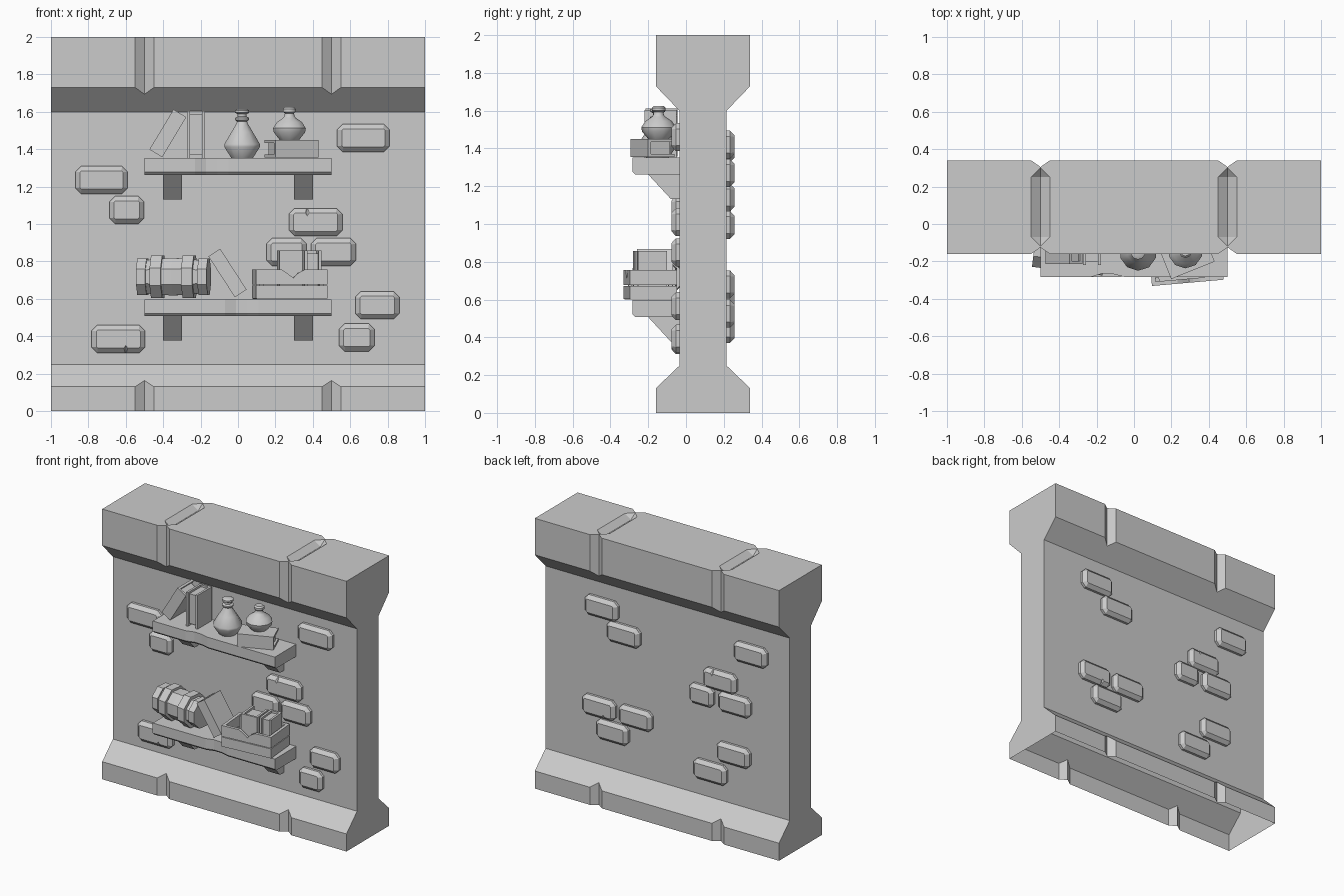
import bpy, bmesh
from math import radians, sin, cos, pi
from mathutils import Vector, Matrix, Euler

if "Cube" in bpy.data.objects:
    bpy.data.objects.remove(bpy.data.objects["Cube"])


def finish(name, bm, loc=(0, 0, 0), rot=(0, 0, 0), smooth=None):
    bmesh.ops.recalc_face_normals(bm, faces=bm.faces[:])
    me = bpy.data.meshes.new(name)
    bm.to_mesh(me)
    bm.free()
    ob = bpy.data.objects.new(name, me)
    bpy.context.collection.objects.link(ob)
    ob.location = loc
    ob.rotation_euler = [radians(a) for a in rot]
    if smooth:
        bpy.ops.object.select_all(action='DESELECT')
        ob.select_set(True)
        bpy.context.view_layer.objects.active = ob
        bpy.ops.object.shade_smooth_by_angle(angle=radians(smooth))
    return ob


def add_loft(bm, rings):
    vs = [[bm.verts.new(p) for p in r] for r in rings]
    n = len(vs[0])
    for a, b in zip(vs, vs[1:]):
        for i in range(n):
            j = (i + 1) % n
            bm.faces.new((a[i], a[j], b[j], b[i]))
    bm.faces.new(vs[0])
    bm.faces.new(vs[-1])


def loft(name, rings, **kw):
    bm = bmesh.new()
    add_loft(bm, rings)
    return finish(name, bm, **kw)


def prism_x(name, pts, x0, x1):
    return loft(name, [[(x, y, z) for y, z in pts] for x in (x0, x1)])


def prism_z(name, pts, z0, z1):
    return loft(name, [[(x, y, z) for x, y in pts] for z in (z0, z1)])


def boxes(name, parts, **kw):
    bm = bmesh.new()
    for c, s in parts:
        m = Matrix.Translation(c) @ Matrix.Diagonal((*s, 1))
        bmesh.ops.create_cube(bm, size=1, matrix=m)
    return finish(name, bm, **kw)


def hull(name, pts):
    bm = bmesh.new()
    for p in pts:
        bm.verts.new(p)
    bmesh.ops.convex_hull(bm, input=bm.verts[:])
    return finish(name, bm)


def cut(ob, cutter):
    cutter.hide_render = True
    mod = ob.modifiers.new("cut", 'BOOLEAN')
    mod.operation = 'DIFFERENCE'
    mod.solver = 'EXACT'
    mod.object = cutter
    dg = bpy.context.evaluated_depsgraph_get()
    me = bpy.data.meshes.new_from_object(ob.evaluated_get(dg))
    ob.modifiers.clear()
    ob.data = me
    bpy.data.objects.remove(cutter)


def ring(r, z, n, axis='z'):
    pts = [(r * cos(2 * pi * (i + .5) / n), r * sin(2 * pi * (i + .5) / n)) for i in range(n)]
    return [(a, b, z) if axis == 'z' else (z, a, b) for a, b in pts]


# Wall: I-shaped profile with mortar grooves in cap and footing
half = [(-.25, 0), (-.25, .13), (-.125, .25), (-.125, 1.60), (-.25, 1.73), (-.25, 2)]
profile = [(y + .09, z) for y, z in half] + [(-y + .09, z) for y, z in reversed(half)]
wall = prism_x("wall", profile, -1, 1)
for x in (-.5, .5):
    for face, s in ((-.16, -1), (.34, 1)):
        w = .05 * .045 / .035
        cut(wall, prism_z("groove", [(x - w, face + s * .01), (x, face - s * .035),
                                     (x + w, face + s * .01)], -.5, 2.5))
    hexa = [(x, -.12), (x + .05, -.07), (x + .05, .25), (x, .30), (x - .05, .25), (x - .05, -.07)]
    cut(wall, hull("top_groove", [(a, b, z) for a, b in hexa for z in (2, 2.03)]
                   + [(x, -.07, 1.965), (x, .25, 1.965)]))
# underside is open
bm = bmesh.new()
bm.from_mesh(wall.data)
bmesh.ops.delete(bm, geom=[f for f in bm.faces if all(v.co.z < 1e-4 for v in f.verts)],
                 context='FACES')
bm.to_mesh(wall.data)
bm.free()


# Raised bricks with chamfered outlines, some chipped
def brick(name, x, z, w, s, chip=None, h=.148):
    base = -.035 if s < 0 else .215

    def outline(inset, c, d):
        a, b = w / 2 - inset, h / 2 - inset
        pts = [(a, b - c), (a - c, b), (c - a, b), (-a, b - c),
               (-a, c - b), (c - a, -b), (a - c, -b), (a, c - b)]
        return [(x + p, base + s * d, z + q) for p, q in pts]
    ob = loft(name, [outline(0, .03, -.01), outline(0, .03, .018), outline(.025, .008, .042)])
    if chip:
        cx, side = chip
        y, e = base + s * .055, z + side * (h / 2 + .005)
        cut(ob, hull("chip", [(cx - .045, y, e), (cx + .045, y, e), (cx, y, e - side * .065),
                              (cx, base + s * .012, e)]))


front = [(.67, 1.46, .28), (-.73, 1.235, .28), (-.595, 1.075, .185), (.415, 1.01, .285, (.37, 1)),
         (.26, .85, .215), (.51, .85, .24), (.745, .565, .235), (.635, .393, .19),
         (-.64, .385, .285, (-.6, -1))]
back = [(.53, 1.42, .27), (.35, 1.27, .27), (-.69, 1.40, .27), (-.44, 1.14, .27, (-.39, 1)),
        (-.29, .995, .2), (-.56, .995, .26), (.55, .68, .27, (.5, -1)), (.25, .68, .27),
        (.44, .525, .26), (-.55, .62, .27), (-.36, .445, .27)]
for label, rows, s in (("front", front, -1), ("back", back, 1)):
    for i, (x, z, w, *chip) in enumerate(rows):
        brick(f"{label}_brick_{i}", x, z, w, s, chip[0] if chip else None)

# Shelves with worn front edge, on wedge brackets
for label, top, wear in (("upper", 1.352, -.14), ("lower", .597, .02)):
    edge = [(-.5, -.283), (wear - .09, -.283), (wear - .03, -.265), (wear + .03, -.268),
            (wear + .09, -.283), (.5, -.283)]

    def shelf_ring(z, inset):
        return [(.5, -.03, z), (-.5, -.03, z)] + [(x, y + inset, z) for x, y in edge]
    loft(label + "_shelf", [shelf_ring(top - .09, .015), shelf_ring(top - .075, 0), shelf_ring(top, 0)])
    for x in (-.35, .35):
        prism_x(label + "_bracket", [(-.03, top - .22), (-.08, top - .22), (-.2, top - .09),
                                     (-.2, top - .08), (-.03, top - .08)], x - .05, x + .05)


# Books: two covers, a spine and recessed pages
def book(name, loc, t, d, h, rot=(0, 0, 0), spine=-1):
    c = .016
    boxes(name, [((t / 2 - c / 2, 0, 0), (c, d, h)), ((c / 2 - t / 2, 0, 0), (c, d, h)),
                 ((0, spine * (d / 2 - c / 2), 0), (t - 2 * c, c, h)),
                 ((0, spine * .004, 0), (t - 2 * c, d - .03, h - .03))], loc=loc, rot=rot)


book("leaning_book", (-.375, -.13, 1.485), .08, .17, .25, (0, 31, 0))
book("standing_book", (-.225, -.135, 1.478), .095, .17, .25, spine=1)
book("flat_book", (.287, -.178, 1.402), .095, .15, .25, (0, 90, 22))
book("tilted_book", (-.056, -.165, .738), .075, .19, .26, (0, -33, 0))


# Bottles
def bottle(name, loc, prof, n=10):
    loft(name, [ring(r, z, n) for r, z in prof], loc=loc, smooth=40)


bottle("tall_bottle", (.022, -.15, 1.352),
       [(.06, 0), (.1, .06), (.1, .075), (.06, .14), (.032, .185), (.028, .195), (.04, .205),
        (.04, .215), (.025, .222), (.025, .235), (.04, .243), (.04, .255), (.028, .262)])
bottle("round_bottle", (.275, -.145, 1.45),
       [(.055, 0), (.088, .04), (.092, .062), (.07, .095), (.035, .118), (.028, .128),
        (.026, .142), (.036, .15), (.036, .165), (.026, .175)])

# Small keg lying on its side with raised bands
keg = dict(loc=(-.345, -.155, .718), rot=(0, 0, -7))
loft("keg", [ring(r, x, 8, 'x') for r, x in
             ((.09, -.175), (.104, -.09), (.108, 0), (.104, .09), (.09, .175))], **keg)
for i, (x, w, r) in enumerate(((-.165, .05, .106), (-.085, .06, .124), (.085, .06, .124), (.165, .05, .106))):
    loft(f"keg_band_{i}", [ring(r, x + k * w / 2, 8, 'x') for k in (-1, 1)], **keg)

# Open crate with slatted sides and a broken front slat
W, D, T = .385, .25, .022
crate = dict(loc=(.277, -.19, .6), rot=(0, 0, 5))
parts = [((0, 0, .01), (W - .01, D - .01, .02))]
for z, h in ((.037, .07), (.117, .08)):
    parts += [((s * (W - T) / 2, 0, z), (T, D - 2 * T, h)) for s in (-1, 1)]
    parts.append(((0, (D - T) / 2, z), (W, T, h)))
parts.append(((0, -(D - T) / 2, .037), (W, T, .07)))
parts += [((s * (W / 2 - T - .01), k * (D / 2 - T - .01), .075), (.02, .02, .14))
          for s in (-1, 1) for k in (-1, 1)]
boxes("crate", parts, **crate)
slat = [(-W / 2, .077), (W / 2, .077), (W / 2, .157), (.07, .157), (.03, .135), (.008, .112),
        (-.03, .14), (-.055, .157), (-W / 2, .157)]
loft("crate_broken_slat", [[(x, y, z) for x, z in slat] for y in (-D / 2, -D / 2 + T)], **crate)
book("crate_book_wide", (.277, -.2, .74), .125, .15, .235, (0, 0, 5))
book("crate_book_thin", (.395, -.18, .74), .09, .15, .235, (0, 0, 5), spine=1)
